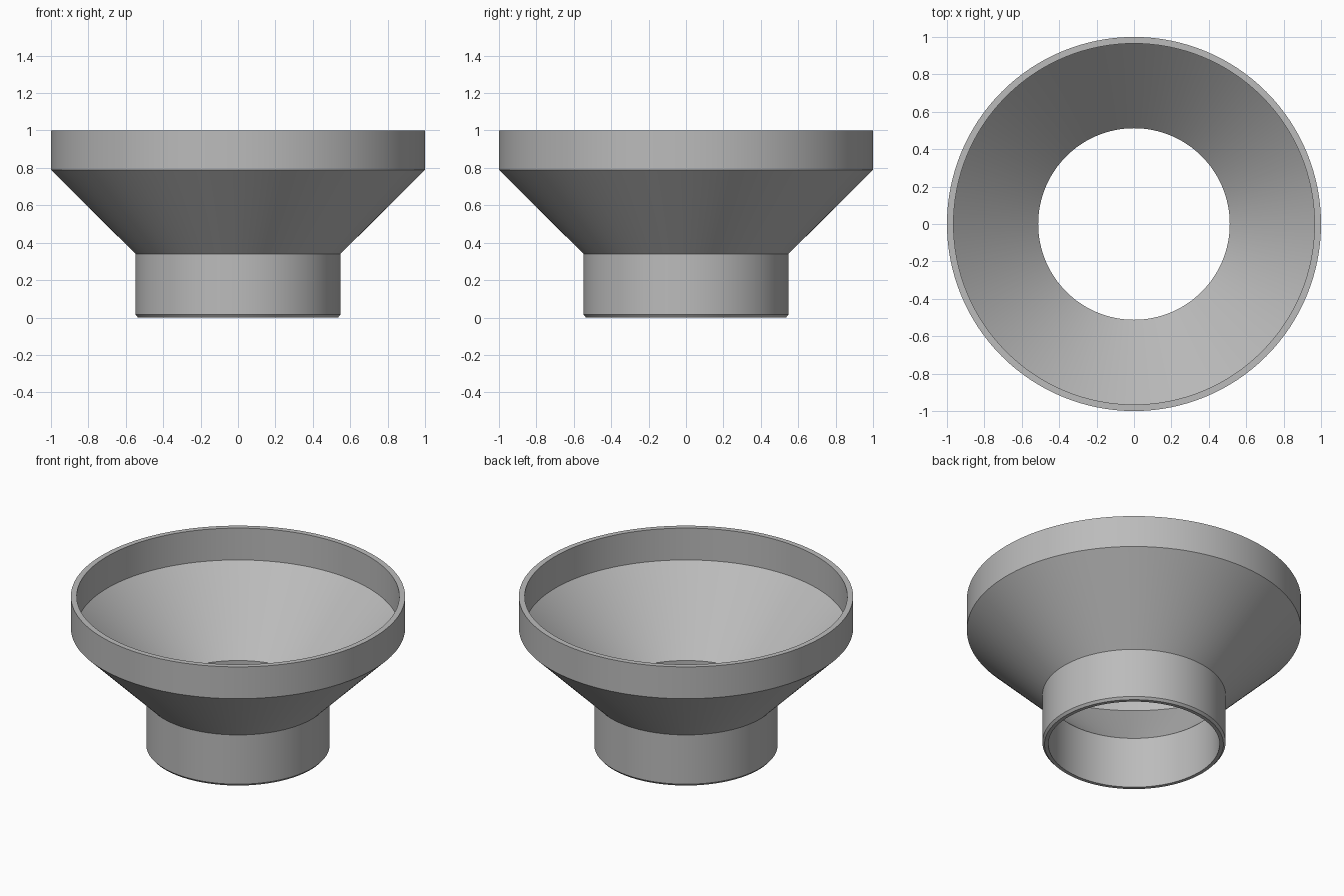
import bpy, bmesh, math

cube = bpy.data.objects.get("Cube")
if cube:
    bpy.data.objects.remove(cube, do_unlink=True)

SEGMENTS = 128

# Matte grey for the whole funnel
grey = bpy.data.materials.new("plain_grey")
grey.use_nodes = True
colour = (0.5, 0.5, 0.5, 1)
grey.diffuse_color = colour
grey.node_tree.nodes["Principled BSDF"].inputs["Base Color"].default_value = colour

# Closed wall section (radius, height): chamfered neck, cone, rim, then back down inside
wall = [(0.535, 0), (0.548, 0.015), (0.548, 0.34), (1, 0.79), (1, 1),
        (0.965, 1), (0.965, 0.79), (0.512, 0.337), (0.512, 0)]

# Revolve the section around z
bm = bmesh.new()
verts = [bm.verts.new((r, 0, z)) for r, z in wall]
edges = [bm.edges.new((a, b)) for a, b in zip(verts, verts[1:] + verts[:1])]
bmesh.ops.spin(bm, geom=verts + edges, cent=(0, 0, 0), axis=(0, 0, 1),
               angle=math.tau, steps=SEGMENTS, use_merge=True)
bmesh.ops.remove_doubles(bm, verts=bm.verts, dist=0.0001)
bmesh.ops.recalc_face_normals(bm, faces=bm.faces)

mesh = bpy.data.meshes.new("funnel_adapter")
bm.to_mesh(mesh)
bm.free()
mesh.materials.append(grey)
funnel = bpy.data.objects.new("funnel_adapter", mesh)
bpy.context.collection.objects.link(funnel)

# Smooth round walls with crisp rims
bpy.ops.object.select_all(action='DESELECT')
funnel.select_set(True)
bpy.context.view_layer.objects.active = funnel
bpy.ops.object.shade_smooth_by_angle(angle=math.radians(30))
